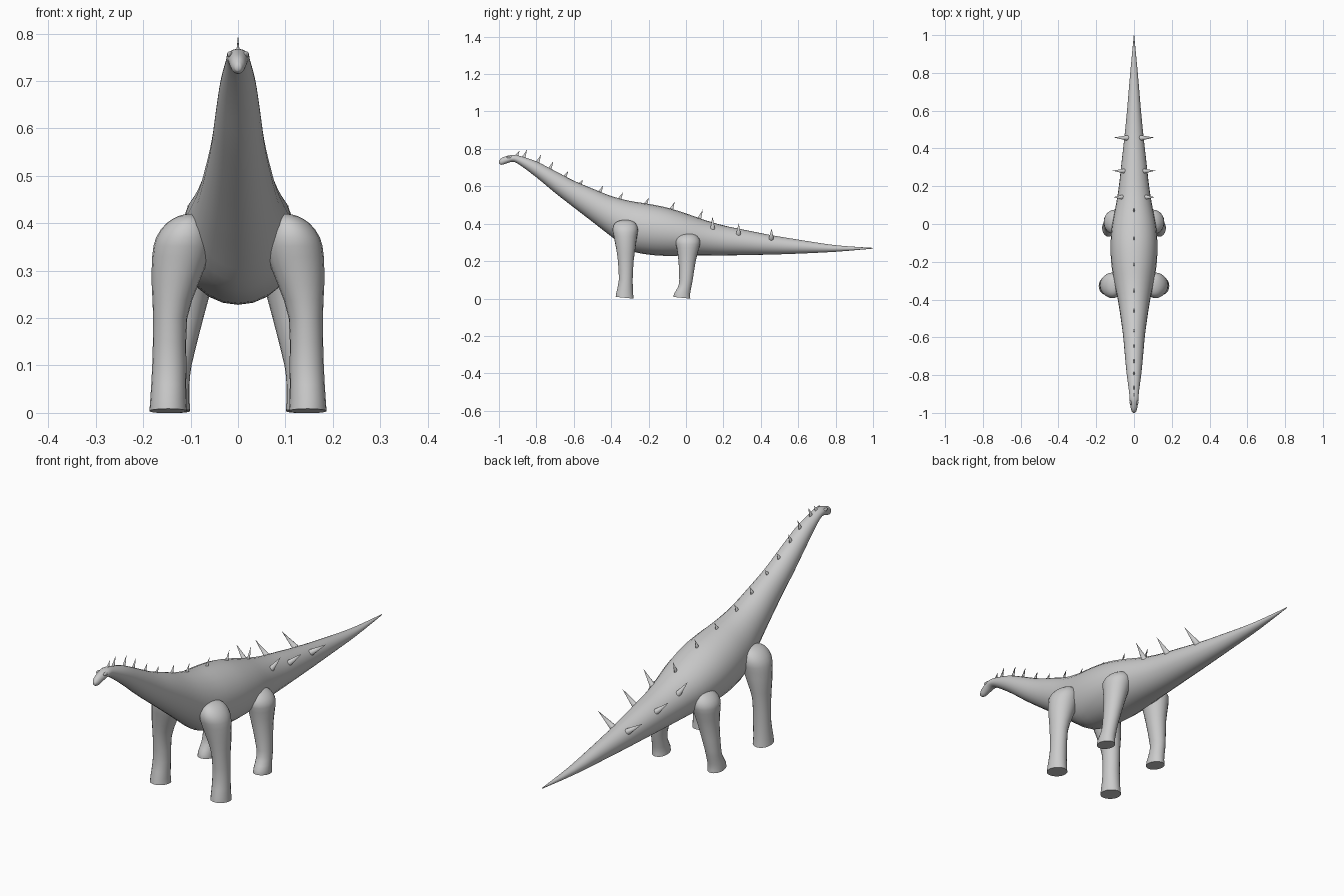
import bpy, bmesh, math
from mathutils import Vector

cube = bpy.data.objects.get("Cube")
if cube:
    bpy.data.objects.remove(cube, do_unlink=True)

GREY = (0.6, 0.6, 0.6, 1)
skin = bpy.data.materials.new("grey skin")
skin.use_nodes = True
skin.diffuse_color = GREY
skin.node_tree.nodes["Principled BSDF"].inputs["Base Color"].default_value = GREY


def finish(name, bm, angle=40):
    bmesh.ops.recalc_face_normals(bm, faces=bm.faces)
    mesh = bpy.data.meshes.new(name)
    bm.to_mesh(mesh)
    bm.free()
    mesh.materials.append(skin)
    obj = bpy.data.objects.new(name, mesh)
    bpy.context.collection.objects.link(obj)
    bpy.ops.object.select_all(action='DESELECT')
    obj.select_set(True)
    bpy.context.view_layer.objects.active = obj
    bpy.ops.object.shade_smooth_by_angle(angle=math.radians(angle))
    return obj


def refine(rows, steps):
    """Smoothly interpolate between the given stations."""
    out = []
    for i in range(len(rows) - 1):
        a, b = rows[max(i - 1, 0)], rows[i]
        c, d = rows[i + 1], rows[min(i + 2, len(rows) - 1)]
        for s in range(steps):
            t = s / steps
            out.append([q + 0.5 * t * (r - p + t * (2 * p - 5 * q + 4 * r - u
                        + t * (3 * (q - r) + u - p))) for p, q, r, u in zip(a, b, c, d)])
    return out + [list(rows[-1])]


def loft(name, rings, angle=40):
    """Skin a list of rings and cap both ends."""
    bm = bmesh.new()
    loops = [[bm.verts.new(p) for p in ring] for ring in rings]
    n = len(loops[0])
    for lo, hi in zip(loops, loops[1:]):
        for i in range(n):
            bm.faces.new((lo[i], lo[(i + 1) % n], hi[(i + 1) % n], hi[i]))
    bm.faces.new(loops[0])
    bm.faces.new(loops[-1])
    return finish(name, bm, angle)


def circle(n):
    return [(math.cos(2 * math.pi * i / n), math.sin(2 * math.pi * i / n)) for i in range(n)]


# Body from snout to tail tip: y, top, bottom, half width
BODY = [
    (-1.0, .736, .722, .006), (-.985, .752, .715, .015), (-.955, .763, .724, .020),
    (-.925, .768, .731, .024), (-.89, .763, .715, .026), (-.8, .733, .648, .038),
    (-.7, .682, .565, .048), (-.6, .630, .487, .057), (-.5, .588, .410, .070),
    (-.4, .548, .332, .086), (-.3, .522, .258, .107), (-.2, .506, .235, .121),
    (-.1, .486, .228, .124), (0, .455, .230, .115), (.1, .420, .230, .096),
    (.2, .391, .230, .080), (.3, .370, .232, .069), (.45, .340, .235, .052),
    (.6, .315, .240, .037), (.8, .285, .250, .020), (1.0, .271, .267, .001),
]
rings = []
for y, top, bottom, half in refine(BODY, 3):
    mid, tall = (top + bottom) / 2, (top - bottom) / 2
    rings.append([(half * c, y, mid + tall * s) for c, s in circle(24)])
loft("body", rings, 60)

# Legs from sole to shoulder: z, centre x, centre y, radius x, radius y
FRONT_LEG = [
    (.004, .147, -.328, .040, .048), (.03, .147, -.328, .038, .045),
    (.1, .145, -.322, .036, .037), (.2, .143, -.322, .036, .042),
    (.27, .133, -.322, .049, .052), (.33, .121, -.324, .060, .062),
    (.37, .115, -.325, .058, .068), (.4, .109, -.325, .042, .057),
    (.415, .104, -.325, .022, .036), (.42, .102, -.325, .004, .008),
]
HIND_LEG = [
    (.004, .135, -.022, .034, .045), (.025, .135, -.021, .033, .043),
    (.06, .133, -.008, .031, .036), (.1, .130, .000, .032, .036),
    (.2, .115, .006, .042, .046), (.27, .107, .010, .053, .060),
    (.305, .102, .010, .056, .066), (.332, .096, .010, .042, .053),
    (.345, .092, .010, .022, .032), (.35, .090, .010, .004, .008),
]
for part, stations in (("front_leg", FRONT_LEG), ("hind_leg", HIND_LEG)):
    for side, sign in (("left", 1), ("right", -1)):
        rings = [[(sign * (cx + rx * c), cy + ry * s, z) for c, s in circle(20)]
                 for z, cx, cy, rx, ry in refine(stations, 2)]
        # Slightly tilted sole touching the ground at the back
        rings[0] = [(x, y, max(0, z - (y - stations[0][2]) * .1)) for x, y, z in rings[0]]
        loft(f"{part}_{side}", rings, 50)


def spike(name, base, tip, u, v):
    """Pointed cone with an oval base spanned by u and v."""
    bm = bmesh.new()
    base, tip = Vector(base), Vector(tip)
    point = bm.verts.new(tip)
    rim = [bm.verts.new(base + Vector(u) * c + Vector(v) * s) for c, s in circle(10)]
    for i in range(len(rim)):
        bm.faces.new((rim[i], rim[(i + 1) % len(rim)], point))
    bm.faces.new(rim)
    finish(name, bm, 60)


def back_height(y):
    for a, b in zip(BODY, BODY[1:]):
        if a[0] <= y <= b[0]:
            return a[1] + (b[1] - a[1]) * (y - a[0]) / (b[0] - a[0])


# Row of thin spikes along the neck and back: tip y, tip z
BACK_TIPS = [(-.89, .79), (-.85, .797), (-.775, .77), (-.71, .733), (-.63, .68), (-.55, .636),
             (-.443, .604), (-.337, .567), (-.198, .54), (-.06, .519), (.09, .476)]
for i, (y, z) in enumerate(BACK_TIPS):
    foot = y - .022
    spike(f"back_spike_{i + 1}", (0, foot, back_height(foot) - .012), (0, y, z),
          (.005, 0, 0), (0, .012, -.003))

# Paired spikes on the tail: base x, y, z and tip x, y, z
TAIL_SPIKES = [((.050, .142, .357), (.108, .142, .438)),
               ((.038, .280, .332), (.113, .282, .402)),
               ((.025, .455, .312), (.108, .458, .374))]
for i, (base, tip) in enumerate(TAIL_SPIKES):
    for side, sign in (("left", 1), ("right", -1)):
        spike(f"tail_spike_{side}_{i + 1}", (sign * base[0], *base[1:]), (sign * tip[0], *tip[1:]),
              (0, .016, 0), (sign * .011, 0, -.011))

# Small brow bumps over the eyes
for side, sign in (("left", 1), ("right", -1)):
    bm = bmesh.new()
    bmesh.ops.create_uvsphere(bm, u_segments=12, v_segments=8, radius=1)
    for v in bm.verts:
        v.co = Vector((sign * .017 + v.co.x * .006, -.945 + v.co.y * .014, .756 + v.co.z * .007))
    finish(f"brow_{side}", bm)
